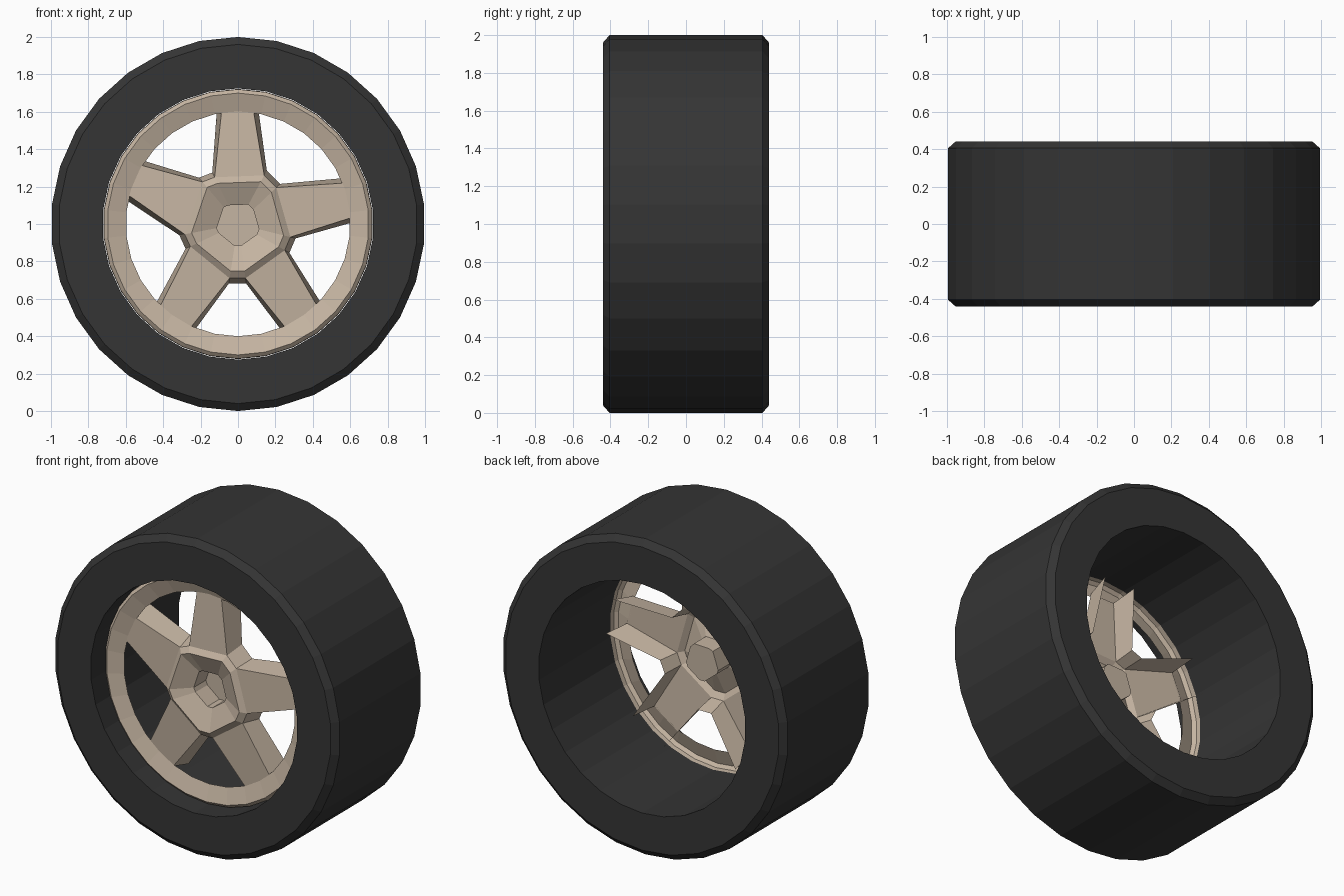
import bpy, bmesh, math
from mathutils import Vector

if "Cube" in bpy.data.objects:
    bpy.data.objects.remove(bpy.data.objects["Cube"])

SEG = 30


def material(name, rgb):
    m = bpy.data.materials.new(name)
    m.diffuse_color = (*rgb, 1)
    m.use_nodes = True
    m.node_tree.nodes["Principled BSDF"].inputs["Base Color"].default_value = m.diffuse_color
    return m


def finish(bm, name, mat):
    bmesh.ops.recalc_face_normals(bm, faces=bm.faces)
    me = bpy.data.meshes.new(name)
    bm.to_mesh(me)
    bm.free()
    ob = bpy.data.objects.new(name, me)
    ob.location.z = 1
    me.materials.append(mat)
    bpy.context.collection.objects.link(ob)
    return ob


def lathe(name, profile, mat, closed):
    """Spin (radius, y) points around the y axle."""
    bm = bmesh.new()
    rings = []
    for r, y in profile:
        rings.append([bm.verts.new((r * math.sin(2 * math.pi * i / SEG), y,
                                    r * math.cos(2 * math.pi * i / SEG))) for i in range(SEG)])
    for k in range(len(rings) if closed else len(rings) - 1):
        a, b = rings[k], rings[(k + 1) % len(rings)]
        for i in range(SEG):
            j = (i + 1) % SEG
            bm.faces.new((a[i], a[j], b[j], b[i]))
    return finish(bm, name, mat)


rubber = material("rubber", (0.035, 0.035, 0.035))
alloy = material("alloy", (0.56, 0.46, 0.36))

# Tyre: wide band with small chamfers and an open bore
lathe("tyre", [(0.725, -0.44), (0.96, -0.44), (1.0, -0.405),
               (1.0, 0.405), (0.96, 0.44), (0.725, 0.44)], rubber, True)

# Rim lip: thin ring near the front
lathe("rim", [(0.722, -0.27), (0.72, -0.30), (0.70, -0.318), (0.60, -0.285)], alloy, False)

# Openings between spokes, clockwise: outer, notch, notch, outer (x, z)
holes = [
    [(0.08, 0.60), (0.14, 0.26), (0.205, 0.195), (0.56, 0.215)],
    [(0.60, 0.035), (0.28, -0.07), (0.25, -0.14), (0.415, -0.43)],
    [(0.25, -0.545), (0.04, -0.29), (-0.045, -0.29), (-0.25, -0.545)],
    [(-0.41, -0.435), (-0.255, -0.12), (-0.285, -0.055), (-0.58, 0.155)],
    [(-0.515, 0.31), (-0.19, 0.225), (-0.125, 0.25), (-0.085, 0.60)],
]

bm = bmesh.new()


def vert(p, y, scale=1.0, shift=(0, 0)):
    return bm.verts.new((p[0] * scale + shift[0], y, p[1] * scale + shift[1]))


outer, notch, dish, pit, floor = [], [], [], [], []
for a, b, c, d in holes:
    mid = (Vector(b) + Vector(c)).normalized()
    front = [vert(a, -0.285, 1.02), vert(b, -0.31), vert(c, -0.31), vert(d, -0.285, 1.02)]
    # Side walls of each opening, flaring inwards and reaching back
    back = []
    for p, y, s in ((a, -0.13, 1.1), (b, -0.18, 1.1), (c, -0.18, 1.1), (d, -0.13, 1.1)):
        to_mid = mid * Vector(p).dot(mid) - Vector(p)
        k = 0.02 if s and y == -0.13 else 0.0
        back.append(vert(p, y, s, to_mid.normalized() * k))
    for i in range(3):
        bm.faces.new((front[i], front[i + 1], back[i + 1], back[i]))
    outer += [front[0], front[3]]
    notch += [front[1], front[2]]
    for p in (b, c):
        dish.append(vert(p, -0.335, 0.87))
        pit.append(vert(p, -0.28, 0.4))
        floor.append(vert(p, -0.16, 0.4))

# Hub: concave dish, centre pit and its floor
for r1, r2 in ((notch, dish), (dish, pit), (pit, floor)):
    for i in range(10):
        j = (i + 1) % 10
        bm.faces.new((r1[i], r1[j], r2[j], r2[i]))
bm.faces.new(floor)

# Spoke fronts between neighbouring openings
for i in range(1, 10, 2):
    j = (i + 1) % 10
    bm.faces.new((notch[i], notch[j], outer[j], outer[i]))
finish(bm, "spokes_and_hub", alloy)
